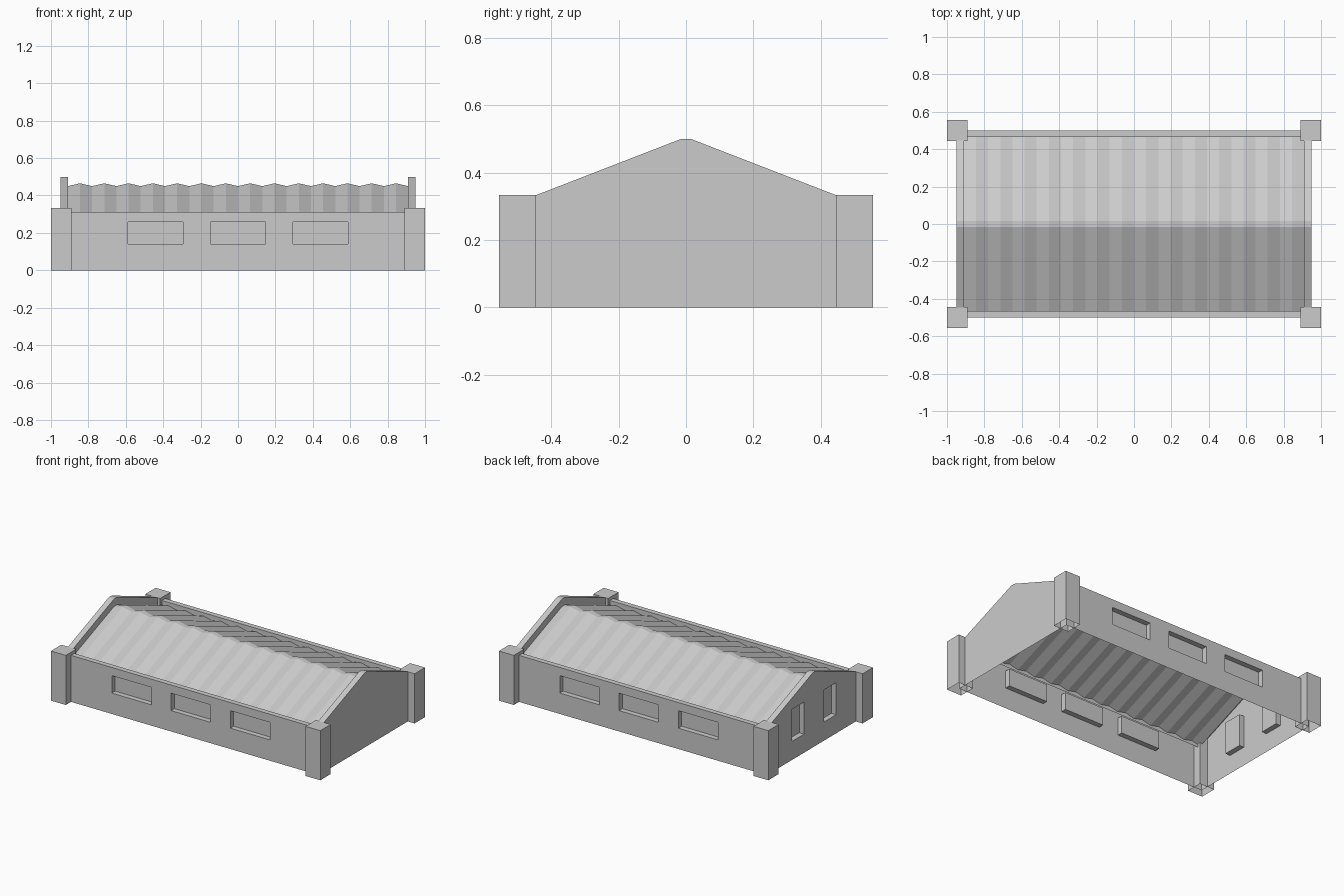
import bpy, bmesh
from mathutils import Vector

if "Cube" in bpy.data.objects:
    bpy.data.objects.remove(bpy.data.objects["Cube"])

EAVE, RIDGE, FLAT = 0.312, 0.5, 0.015     # roof line heights, half width of ridge flat
HX, HY = 0.95, 0.5                        # wall planes
RX, RY = 0.91, 0.465                      # inner edge of the parapet


def slope(y):
    t = max(abs(y) - FLAT, 0) / (HY - FLAT)
    return RIDGE + (EAVE - RIDGE) * t


def finish(name, quads, outward):
    bm = bmesh.new()
    for q in quads:
        bm.faces.new([bm.verts.new(p) for p in q])
    bmesh.ops.remove_doubles(bm, verts=bm.verts, dist=1e-5)
    bmesh.ops.recalc_face_normals(bm, faces=bm.faces)
    bm.faces.ensure_lookup_table()
    bm.normal_update()
    # first face tells which way the open shell must face
    if bm.faces[0].normal.dot(Vector(outward)) < 0:
        bmesh.ops.reverse_faces(bm, faces=bm.faces)
    me = bpy.data.meshes.new(name)
    bm.to_mesh(me)
    bm.free()
    ob = bpy.data.objects.new(name, me)
    bpy.context.collection.objects.link(ob)
    return ob


def wall(name, place, outward, half, top, thick, windows, z0, z1, extra=()):
    """Sheet wall with recessed windows and a parapet rim; place(u, depth, z)."""
    us = sorted({-half, half, *extra, *[u for w in windows for u in w]})
    quads = []
    for a, b in zip(us, us[1:]):
        is_window = (a, b) in windows
        la = [0, z0, min(z1, top(a)), top(a)]
        lb = [0, z0, min(z1, top(b)), top(b)]
        for i in range(3):
            d = 0.035 if is_window and i == 1 else 0
            quads.append([place(a, d, la[i]), place(b, d, lb[i]),
                          place(b, d, lb[i + 1]), place(a, d, la[i + 1])])
        # window reveals
        if is_window:
            ring = [(a, z0), (b, z0), (b, z1), (a, z1)]
            for (u, z), (v, w) in zip(ring, ring[1:] + ring[:1]):
                quads.append([place(u, 0, z), place(v, 0, w),
                              place(v, 0.035, w), place(u, 0.035, z)])
        # parapet top and inner face
        ta, tb = top(a), top(b)
        quads.append([place(a, 0, ta), place(b, 0, tb),
                      place(b, thick, tb), place(a, thick, ta)])
        quads.append([place(a, thick, ta), place(b, thick, tb),
                      place(b, thick, tb - 0.05), place(a, thick, ta - 0.05)])
    finish(name, quads, outward)


# Long walls with three windows each, gables with two windows on the left only
long_windows = [(c - 0.147, c + 0.147) for c in (-0.44, 0, 0.44)]
gable_windows = [(-0.235, -0.105), (0.105, 0.235)]
for s, long_name, gable_name in ((-1, "front_wall", "left_gable"),
                                 (1, "back_wall", "right_gable")):
    wall(long_name, lambda u, d, z: (u, s * (HY - d), z), (0, s, 0), HX,
         lambda u: EAVE, HY - RY, long_windows, 0.14, 0.257)
    wall(gable_name, lambda u, d, z: (s * (HX - d), u, z), (s, 0, 0), HY,
         slope, HX - RX, gable_windows if s < 0 else [], 0.125, 0.34,
         (-FLAT, FLAT))

# Corrugated roof: zigzag along x, following the gable line along y
WAVES = 14
xs = [-RX + 2 * RX * i / (2 * WAVES) for i in range(2 * WAVES + 1)]
ys = [-RY, -FLAT, FLAT, RY]
rp = lambda i, y: (xs[i], y, slope(y) - (0.035 if i % 2 else 0.05))
finish("corrugated_roof",
       [[rp(i, a), rp(i + 1, a), rp(i + 1, b), rp(i, b)]
        for i in range(2 * WAVES) for a, b in zip(ys, ys[1:])], (0, 0, 1))

# Corner pillars, hollow and open underneath
for sx in (-1, 1):
    for sy in (-1, 1):
        ring = [(0.89, 0.445), (1, 0.445), (1, 0.555), (0.89, 0.555)]
        ring = [(sx * x, sy * y) for x, y in ring]
        quads = [[(x, y, 0.333) for x, y in ring]]
        for p, q in zip(ring, ring[1:] + ring[:1]):
            quads.append([(*p, 0), (*q, 0), (*q, 0.333), (*p, 0.333)])
        finish("corner_pillar", quads, (0, 0, 1))
